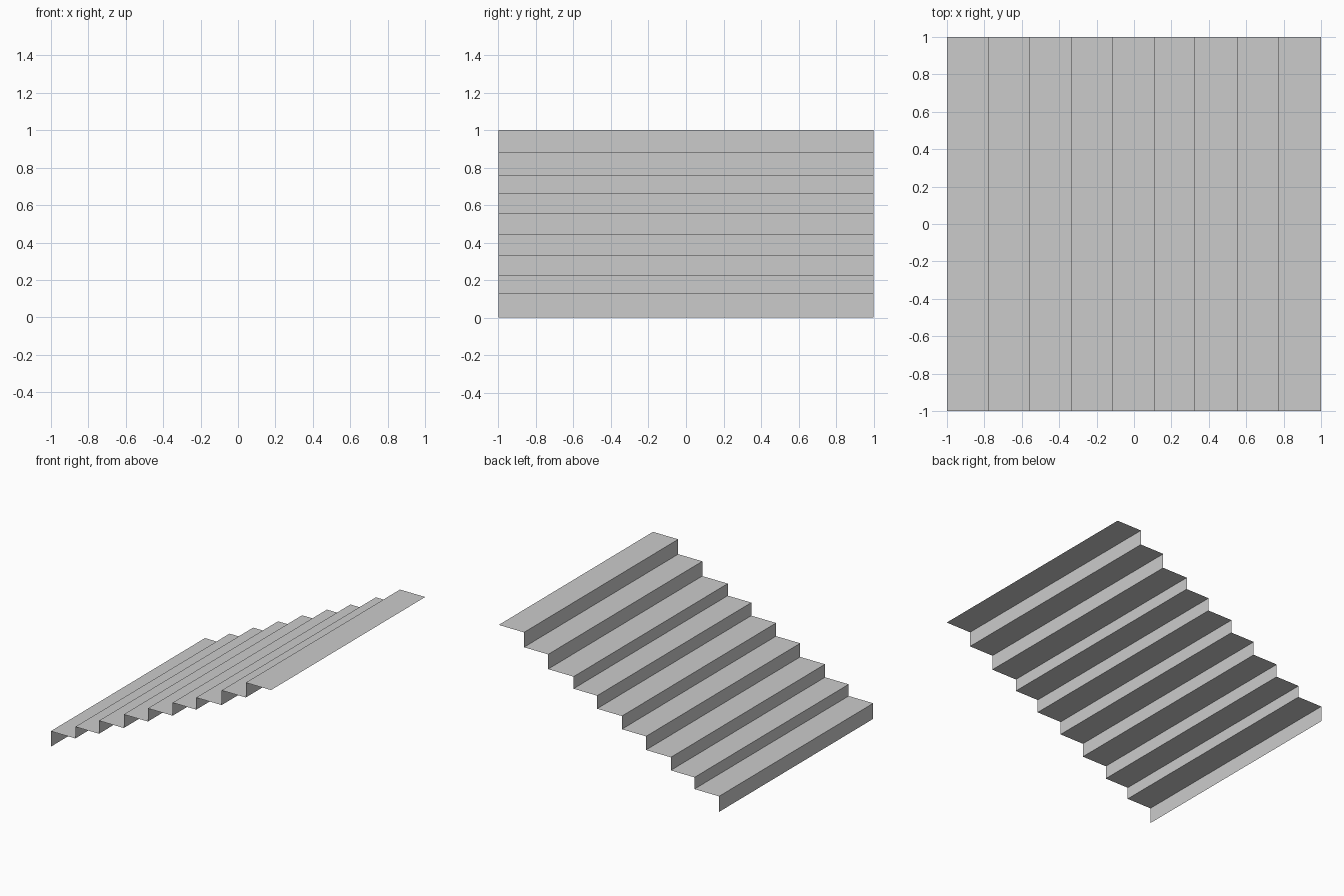
import bpy, bmesh

if "Cube" in bpy.data.objects:
    bpy.data.objects.remove(bpy.data.objects["Cube"])

# Step profile: nosing positions along x and tread heights
xs = [-1, -0.777, -0.562, -0.337, -0.118, 0.107, 0.321, 0.552, 0.771, 1]
zs = [0, 0.128, 0.224, 0.331, 0.443, 0.551, 0.658, 0.757, 0.878, 1]

profile = [(xs[0], zs[0])]
for i in range(1, len(xs)):
    profile += [(xs[i - 1], zs[i]), (xs[i], zs[i])]  # riser, then tread

# Open stair sheet: profile swept across the width
bm = bmesh.new()
front = [bm.verts.new((x, -1, z)) for x, z in profile]
back = [bm.verts.new((x, 1, z)) for x, z in profile]
for i in range(len(profile) - 1):
    bm.faces.new((front[i], front[i + 1], back[i + 1], back[i]))

mesh = bpy.data.meshes.new("stair_steps")
bm.to_mesh(mesh)
bm.free()
stairs = bpy.data.objects.new("stair_steps", mesh)
bpy.context.collection.objects.link(stairs)
